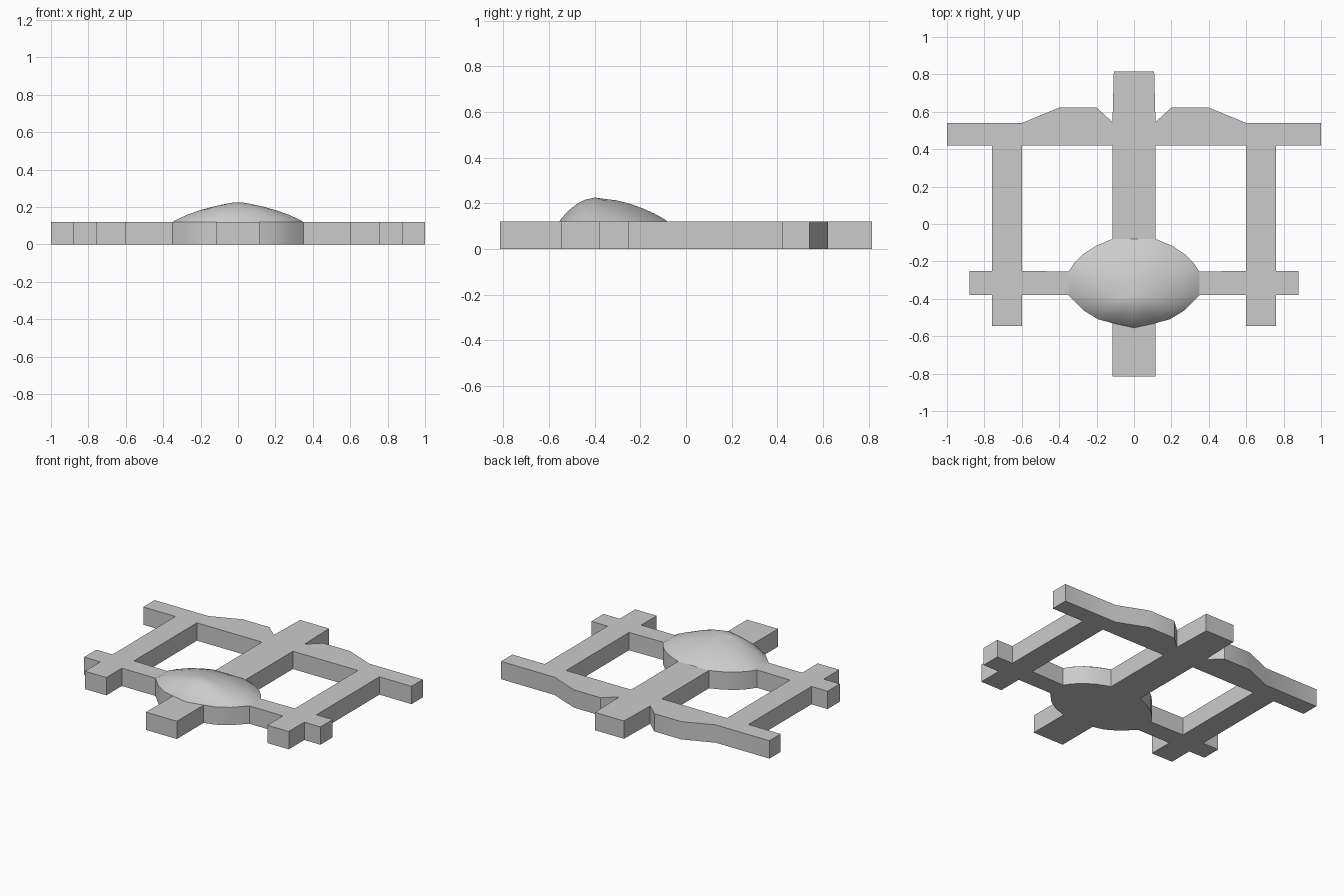
import bpy, bmesh, math

if "Cube" in bpy.data.objects:
    bpy.data.objects.remove(bpy.data.objects["Cube"])

H = 0.12            # slab thickness
CY = -0.36          # dome peak y

# Half outlines (x >= 0); mirrored in flat()
FRAME = [(0, .815), (.108, .815), (.115, .545), (.2, .622), (.4, .622), (.6, .54),
         (1, .54), (1, .42), (.76, .42), (.76, -.25), (.88, -.25), (.88, -.38),
         (.76, -.38), (.76, -.545), (.6, -.545), (.6, -.38), (.35, -.38),
         (.35, -.255), (.6, -.25), (.6, .42), (.115, .42), (.115, -.08), (0, -.08)]
DOME = [(0, -.08), (.115, -.08), (.2, -.115), (.27, -.16), (.32, -.21), (.35, -.255),
        (.35, -.38), (.27, -.462), (.19, -.51), (.115, -.53), (0, -.555)]
FRONT_TAB = [(0, -.555), (.115, -.53), (.115, -.815), (0, -.815)]


def finish(bm, name, angle):
    me = bpy.data.meshes.new(name)
    bm.to_mesh(me)
    bm.free()
    ob = bpy.data.objects.new(name, me)
    bpy.context.collection.objects.link(ob)
    bpy.ops.object.select_all(action='DESELECT')
    ob.select_set(True)
    bpy.context.view_layer.objects.active = ob
    bpy.ops.object.shade_smooth_by_angle(angle=math.radians(angle))


def flat(bm, half):
    for sx in (1, -1):
        bm.faces.new([bm.verts.new((sx * x, y, 0)) for x, y in half])


# Frame slab: bars, wavy back rail and dome footing in one solid
bm = bmesh.new()
for half in (FRAME, DOME, FRONT_TAB):
    flat(bm, half)
bmesh.ops.remove_doubles(bm, verts=bm.verts, dist=1e-4)
bmesh.ops.triangulate(bm, faces=bm.faces)
ext = bmesh.ops.extrude_face_region(bm, geom=bm.faces[:], use_keep_orig=True)
for v in [g for g in ext['geom'] if isinstance(g, bmesh.types.BMVert)]:
    v.co.z = H


# Open the slab top beneath the dome
def inside(c):
    pts = DOME + [(-x, y) for x, y in reversed(DOME[1:-1])]
    hit = False
    for (x1, y1), (x2, y2) in zip(pts, pts[1:] + pts[:1]):
        if (y1 > c.y) != (y2 > c.y) and c.x < x1 + (c.y - y1) * (x2 - x1) / (y2 - y1):
            hit = not hit
    return hit


top = [f for f in bm.faces if all(v.co.z > H - 1e-4 for v in f.verts)
       and inside(f.calc_center_median())]
bmesh.ops.recalc_face_normals(bm, faces=bm.faces)
bmesh.ops.delete(bm, geom=top, context='FACES')
finish(bm, "frame", 25)

# Dome cap: shrinking rings of the footing outline, steeper at the front
bm = bmesh.new()
loop = DOME + [(-x, y) for x, y in reversed(DOME[1:-1])]
rings = []
for s, z in [(1, H), (.93, .134), (.78, .157), (.6, .179), (.42, .197), (.2, .213)]:
    ring = []
    for x, y in loop:
        front = max(0, CY - y) * s * (1 - s) * .4
        ring.append(bm.verts.new((x * s, CY + (y - CY) * s, z + front)))
    rings.append(ring)
n = len(loop)
peak = bm.verts.new((0, CY, .22))
for i in range(n):
    j = (i + 1) % n
    for a, b in zip(rings, rings[1:]):
        bm.faces.new((a[i], a[j], b[j], b[i]))
    bm.faces.new((rings[-1][i], rings[-1][j], peak))
bm.normal_update()
if sum(f.normal.z for f in bm.faces) < 0:
    bmesh.ops.reverse_faces(bm, faces=bm.faces)
finish(bm, "dome", 40)
